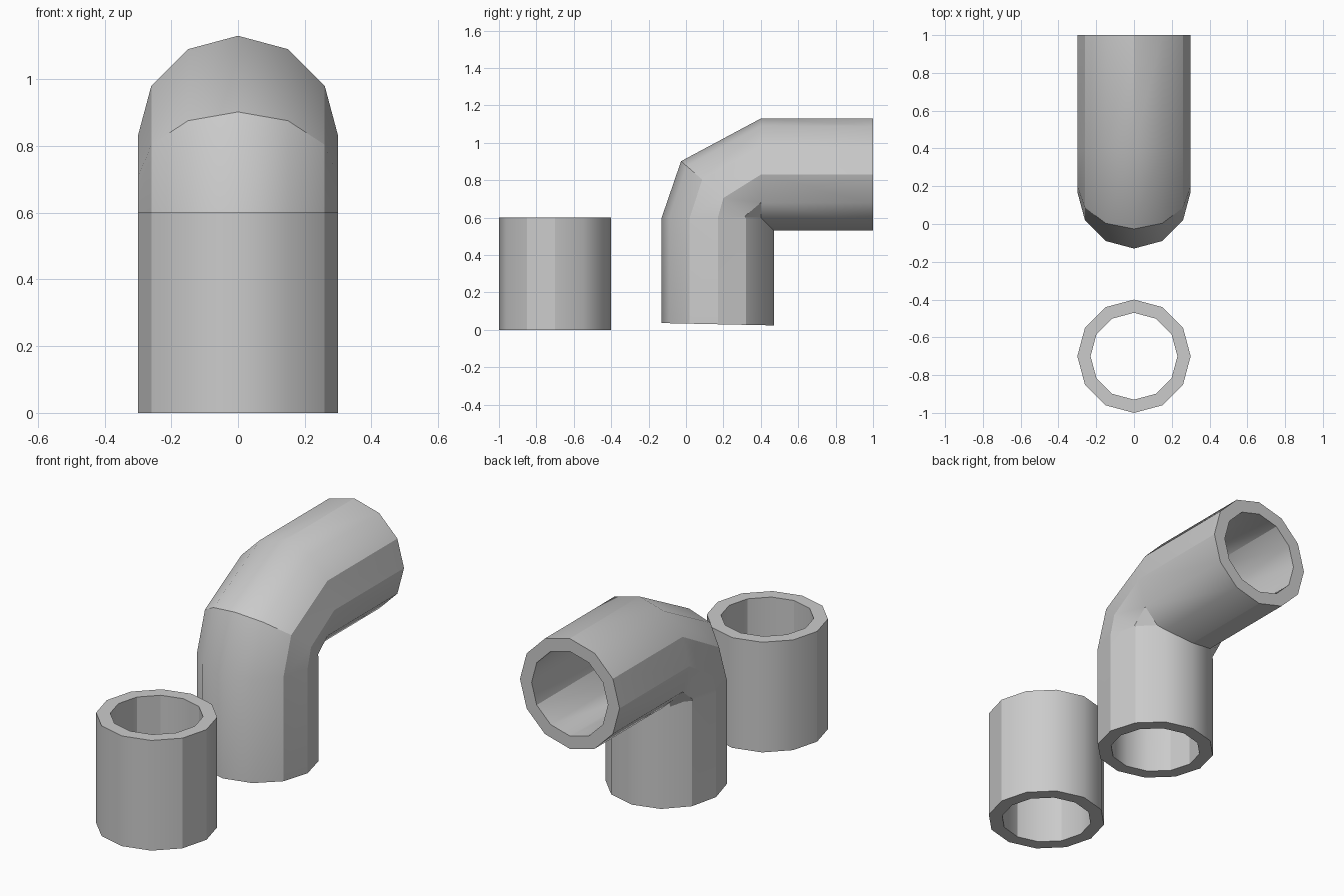
import bpy, bmesh
from math import sin, cos, pi, radians

if "Cube" in bpy.data.objects:
    bpy.data.objects.remove(bpy.data.objects["Cube"])

SIDES, OUTER, INNER = 12, 0.30, 0.23


def pipe(name, stations):
    """Hollow pipe lofted through stations (y, z, tilt in degrees)."""
    bm = bmesh.new()

    def ring(y, z, tilt, r):
        t = radians(tilt)
        verts = []
        for i in range(SIDES):
            a = 2 * pi * i / SIDES
            u, v = r * cos(a), r * sin(a)
            verts.append(bm.verts.new((u, y - v * cos(t), z + v * sin(t))))
        return verts

    # outer skin forwards, inner bore backwards, closed through the end rims
    rings = [ring(*s, OUTER) for s in stations]
    rings += [ring(*s, INNER) for s in reversed(stations)]
    for k, a in enumerate(rings):
        b = rings[(k + 1) % len(rings)]
        for i in range(SIDES):
            j = (i + 1) % SIDES
            bm.faces.new((a[j], a[i], b[i], b[j]))
    bmesh.ops.recalc_face_normals(bm, faces=bm.faces)
    mesh = bpy.data.meshes.new(name)
    bm.to_mesh(mesh)
    bm.free()
    obj = bpy.data.objects.new(name, mesh)
    bpy.context.collection.objects.link(obj)
    bpy.ops.object.select_all(action='DESELECT')
    obj.select_set(True)
    bpy.context.view_layer.objects.active = obj
    bpy.ops.object.shade_smooth_by_angle(angle=radians(30))
    return obj


# short upright pipe
pipe("straight_pipe", [(-0.7, 0.0, 0), (-0.7, 0.6, 0)])

# elbow: upright leg, one mid-bend ring, horizontal leg
pipe("elbow_pipe", [(0.17, 0.03, 1.2), (0.17, 0.60, 0), (0.20, 0.705, 41),
                    (0.40, 0.83, 90), (1.0, 0.83, 90)])
